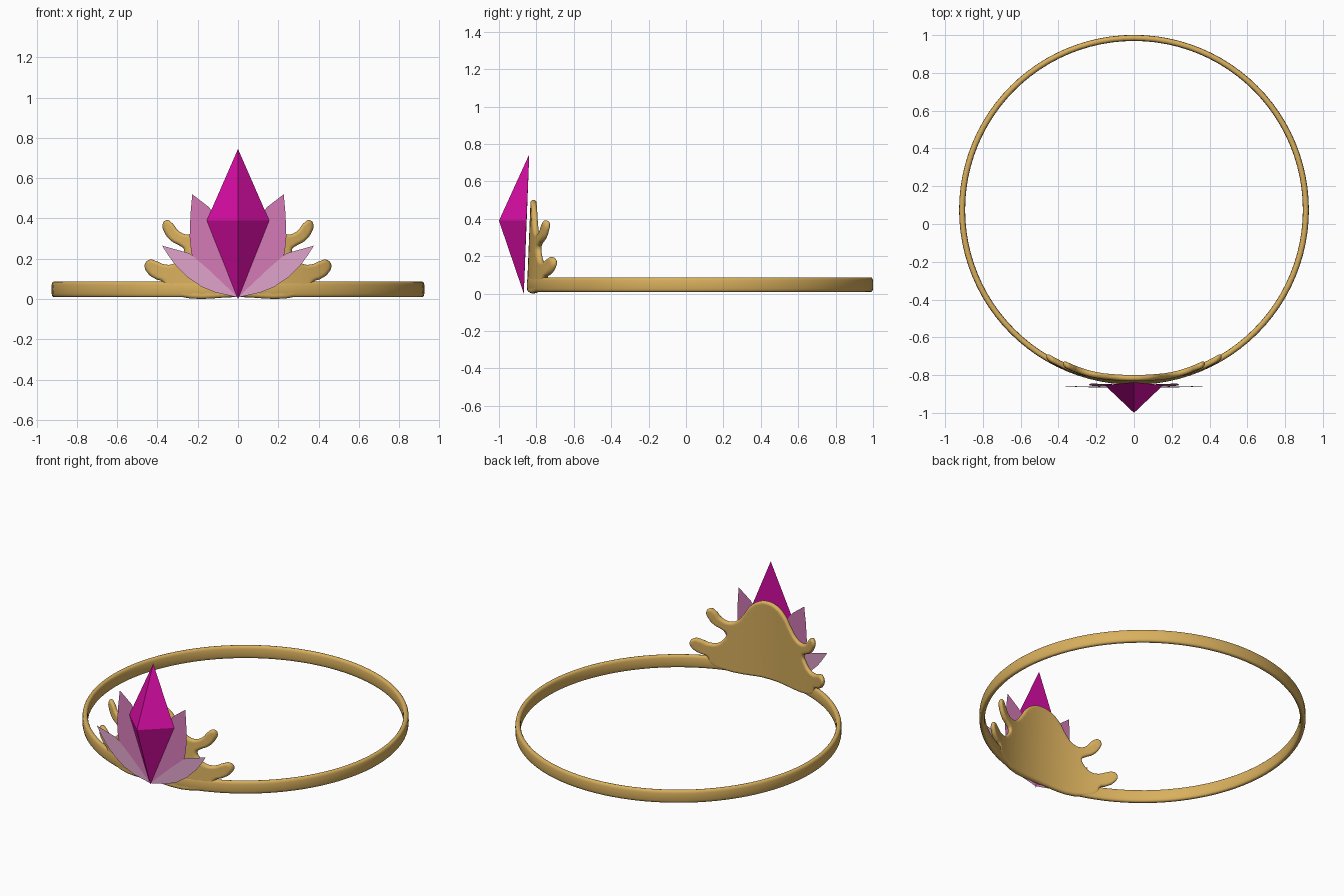
import bpy, bmesh, math
from mathutils import Vector

if "Cube" in bpy.data.objects:
    bpy.data.objects.remove(bpy.data.objects["Cube"])

CY, R = 0.075, 0.91   # ring centre (y) and mid radius


def material(name, rgb):
    m = bpy.data.materials.new(name)
    m.diffuse_color = (*rgb, 1)
    m.use_nodes = True
    m.node_tree.nodes["Principled BSDF"].inputs["Base Color"].default_value = m.diffuse_color
    return m


gold = material("gold", (0.69, 0.43, 0.11))
magenta = material("magenta", (0.70, 0.004, 0.38))
pink = material("pink", (0.64, 0.19, 0.46))
pale_pink = material("pale_pink", (0.72, 0.35, 0.57))


def add_object(name, bm, mat, fix_normals=True):
    if fix_normals:
        bmesh.ops.recalc_face_normals(bm, faces=bm.faces[:])
    me = bpy.data.meshes.new(name)
    bm.to_mesh(me)
    bm.free()
    me.materials.append(mat)
    ob = bpy.data.objects.new(name, me)
    bpy.context.collection.objects.link(ob)
    return ob


def smooth(ob, angle=50):
    bpy.ops.object.select_all(action='DESELECT')
    ob.select_set(True)
    bpy.context.view_layer.objects.active = ob
    bpy.ops.object.shade_smooth_by_angle(angle=math.radians(angle))


# Headband: rounded section swept round a circle
bm = bmesh.new()
SEG, SEC = 96, 16
rows = []
for i in range(SEG):
    a = 2 * math.pi * i / SEG
    row = []
    for j in range(SEC):
        t = 2 * math.pi * j / SEC
        c, s = math.cos(t), math.sin(t)
        r = R + 0.016 * math.copysign(abs(c) ** 0.7, c)
        z = 0.048 + 0.039 * math.copysign(abs(s) ** 0.6, s)
        row.append(bm.verts.new((r * math.sin(a), CY - r * math.cos(a), z)))
    rows.append(row)
for i in range(SEG):
    p, q = rows[i], rows[(i + 1) % SEG]
    for j in range(SEC):
        k = (j + 1) % SEC
        bm.faces.new((p[j], q[j], q[k], p[k]))
smooth(add_object("headband", bm, gold))

# Crest: smooth bevelled outline with two prongs a side, bent round the band
half = [(0.065, 0.487), (0.12, 0.445), (0.165, 0.38), (0.205, 0.335), (0.25, 0.32),
        (0.295, 0.338), (0.325, 0.375), (0.355, 0.392), (0.374, 0.372), (0.362, 0.325),
        (0.33, 0.287), (0.29, 0.265), (0.268, 0.245), (0.285, 0.205), (0.32, 0.175),
        (0.365, 0.172), (0.405, 0.188), (0.44, 0.195), (0.463, 0.17), (0.448, 0.128),
        (0.41, 0.1), (0.375, 0.085), (0.36, 0.045), (0.3, 0.014)]
outline = [(0, 0.502)] + half + [(0, 0.01)] + [(-x, z) for x, z in reversed(half)]
cu = bpy.data.curves.new("crest_outline", 'CURVE')
cu.dimensions = '2D'
cu.fill_mode = 'BOTH'
cu.bevel_depth = 0.016
cu.offset = -0.016
cu.bevel_resolution = 3
cu.resolution_u = 5
sp = cu.splines.new('BEZIER')
sp.bezier_points.add(len(outline) - 1)
for bp, (x, z) in zip(sp.bezier_points, outline):
    bp.co = (x, z, 0)
    bp.handle_left_type = bp.handle_right_type = 'AUTO'
sp.use_cyclic_u = True
tmp = bpy.data.objects.new("crest_outline", cu)
bpy.context.collection.objects.link(tmp)
flat = tmp.evaluated_get(bpy.context.evaluated_depsgraph_get()).to_mesh()
bm = bmesh.new()
bm.from_mesh(flat)
bpy.data.objects.remove(tmp)
bmesh.ops.remove_doubles(bm, verts=bm.verts[:], dist=0.0003)
for i in range(-18, 19):
    bmesh.ops.bisect_plane(bm, geom=bm.verts[:] + bm.edges[:] + bm.faces[:],
                           plane_co=(i * 0.025 + 0.001, 0, 0), plane_no=(1, 0, 0))
for v in bm.verts:
    x, z, h = v.co
    r = R + h
    v.co = Vector((x, CY - math.sqrt(r * r - x * x) + 0.04 * z, z))
smooth(add_object("crest", bm, gold))

# Gem: faceted kite with a raised front point and flat back
bm = bmesh.new()
top, bottom, left, right, front = [bm.verts.new(c) for c in (
    (0, -0.838, 0.745), (0, -0.867, 0), (-0.155, -0.853, 0.39),
    (0.155, -0.853, 0.39), (0, -1, 0.39))]
for f in ((top, left, front), (top, front, right), (bottom, front, left),
          (bottom, right, front), (top, right, bottom, left)):
    bm.faces.new(f)
add_object("gem", bm, magenta)


# Petals: thin flat leaves leaning with the back of the gem
def petal(name, pts, mat, side, y0):
    bm = bmesh.new()
    vs = [bm.verts.new((side * x, y0 + 0.037 * z, z)) for x, z in pts]
    f = bm.faces.new(vs)
    f.normal_update()
    if f.normal.y > 0:
        f.normal_flip()
    add_object(name, bm, mat, False)


inner = [(0, 0.01), (0.15, 0.08), (0.2, 0.15), (0.232, 0.23), (0.24, 0.31),
         (0.236, 0.42), (0.227, 0.52), (0.145, 0.457), (0.1, 0.4)]
outer = [(0, 0.008), (0.11, 0.032), (0.18, 0.06), (0.25, 0.108), (0.31, 0.168),
         (0.345, 0.215), (0.377, 0.265), (0.24, 0.227), (0.15, 0.15)]
for side, label in ((-1, "left"), (1, "right")):
    petal("inner_petal_" + label, inner, pink, side, -0.864)
    petal("outer_petal_" + label, outer, pale_pink, side, -0.868)
